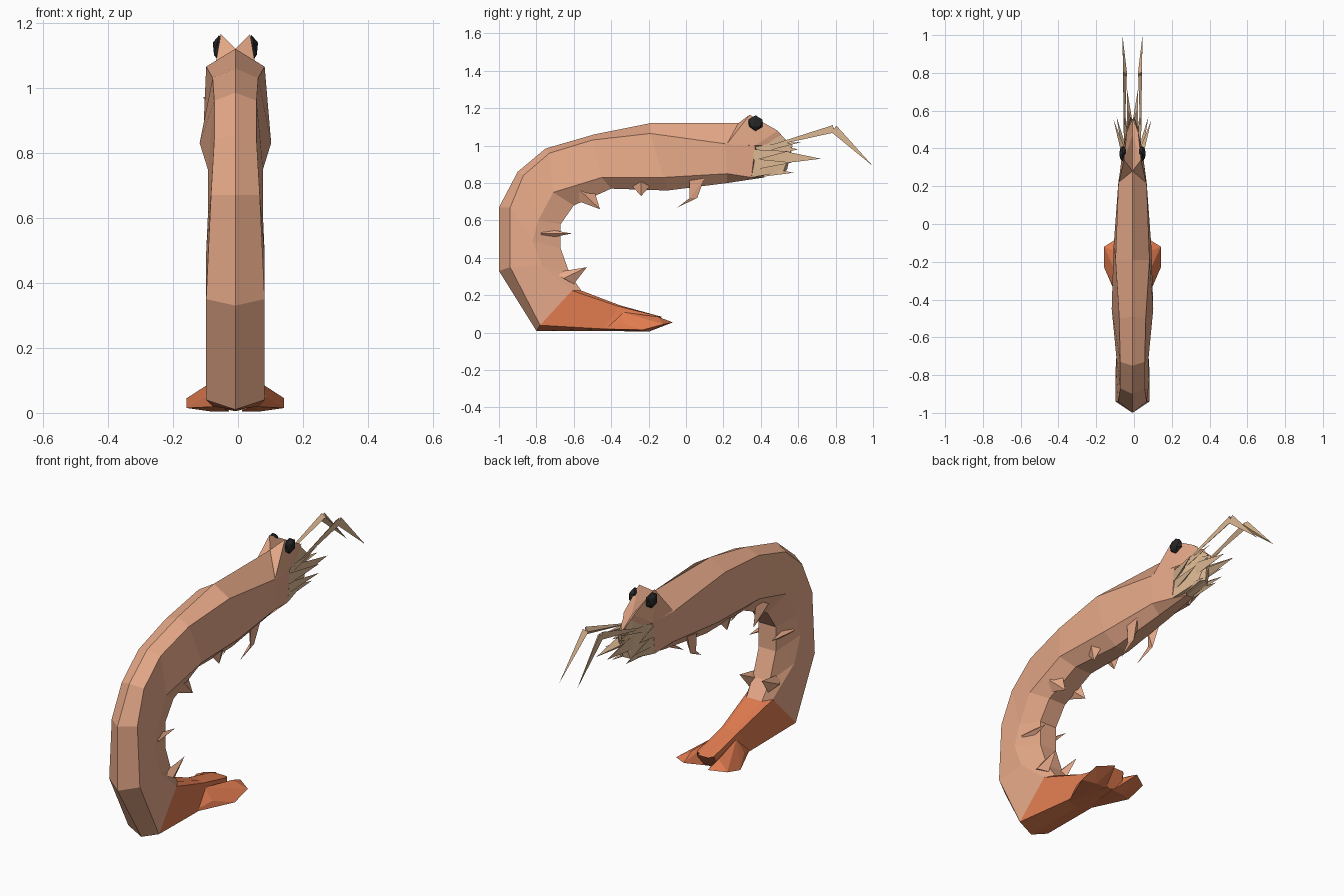
import bpy, bmesh
from mathutils import Vector

if "Cube" in bpy.data.objects:
    bpy.data.objects.remove(bpy.data.objects["Cube"])

CX = -0.008  # the body ridge sits slightly off the centre


def material(name, col):
    m = bpy.data.materials.new(name)
    m.diffuse_color = (*col, 1)
    m.use_nodes = True
    m.node_tree.nodes["Principled BSDF"].inputs["Base Color"].default_value = m.diffuse_color
    return m


SHELL = material("shell", (0.80, 0.40, 0.25))
TAN = material("tan", (0.72, 0.48, 0.29))
ORANGE = material("orange", (0.75, 0.20, 0.08))
BLACK = material("black", (0.02, 0.02, 0.02))


def finish(name, bm, mat):
    bmesh.ops.recalc_face_normals(bm, faces=bm.faces)
    me = bpy.data.meshes.new(name)
    bm.to_mesh(me)
    bm.free()
    me.materials.append(mat)
    ob = bpy.data.objects.new(name, me)
    ob.location.x = CX
    bpy.context.collection.objects.link(ob)
    return ob


def add_hull(bm, pts):
    vs = [bm.verts.new(p) for p in pts]
    res = bmesh.ops.convex_hull(bm, input=vs)
    junk = {g for g in res["geom_interior"] + res["geom_unused"] if isinstance(g, bmesh.types.BMVert)}
    bmesh.ops.delete(bm, geom=list(junk), context='VERTS')


def hulls(name, mat, *groups):
    """Convex pieces, each built on both sides."""
    bm = bmesh.new()
    for pts in groups:
        for s in (1, -1):
            add_hull(bm, [(s * x, y, z) for x, y, z in pts])
    return finish(name, bm, mat)


def spike(a, b, r):
    """Points of a three-sided spike from base centre a to tip b."""
    a, b = Vector(a), Vector(b)
    d = (b - a).normalized()
    u = d.cross(Vector((1, 0, 0))).normalized()
    w = d.cross(u)
    return [tuple(p) for p in (a + u * r, a - u * r, a + w * r, b)]


def loft(name, mat, sections):
    """Seven-sided rings: ridge, shoulders, lower sides, belly."""
    bm = bmesh.new()
    rings = []
    for (dy, dz), (sy, sz, sw), (ly, lz, lw), (vy, vz, vw) in sections:
        pts = [(0, dy, dz), (sw, sy, sz), (lw, ly, lz), (vw, vy, vz),
               (-vw, vy, vz), (-lw, ly, lz), (-sw, sy, sz)]
        rings.append([bm.verts.new(p) for p in pts])
    for a, b in zip(rings, rings[1:]):
        for i in range(7):
            j = (i + 1) % 7
            bm.faces.new((a[i], a[j], b[j], b[i]))
    bm.faces.new(rings[0])
    bm.faces.new(rings[-1])
    return finish(name, bm, mat)


# Curled body
tail_root = ((-0.80, 0.01), (-0.78, 0.04, .09), (-0.61, 0.225, .075), (-0.56, 0.225, .045))
loft("body", SHELL, [
    ((.37, 1.06), (.37, 1.00, .055), (.35, .83, .055), (.42, .83, .02)),
    ((.28, 1.12), (.21, 1.01, .075), (.22, .85, .075), (.22, .80, .03)),
    ((-.19, 1.12), (-.19, 1.065, .09), (-.12, .83, .10), (-.10, .76, .04)),
    ((-.49, 1.06), (-.50, 1.03, .07), (-.45, .83, .11), (-.40, .77, .05)),
    ((-.75, .985), (-.73, .96, .065), (-.71, .75, .085), (-.60, .68, .05)),
    ((-.90, .86), (-.87, .84, .065), (-.79, .60, .085), (-.67, .58, .05)),
    ((-1.0, .67), (-.94, .67, .075), (-.82, .49, .09), (-.67, .45, .05)),
    ((-1.0, .33), (-.94, .35, .09), (-.77, .36, .09), (-.62, .31, .05)),
    tail_root,
])

# Tail stem and spreading fan
loft("tail", ORANGE, [
    tail_root,
    ((-.45, .01), (-.44, .02, .07), (-.36, .14, .05), (-.35, .145, .03)),
    ((-.20, .005), (-.18, .02, .06), (-.15, .09, .05), (-.13, .085, .03)),
])
hulls("tail_fan", ORANGE, [
    (.05, -.46, .02), (.05, -.34, .11), (.02, -.2, .005), (.095, -.34, .05),
    (.15, -.23, .015), (.15, -.12, .045), (.08, -.15, .085), (.07, -.07, .055), (.08, -.2, .005)])

# Head mounds carrying the eyes
hulls("head", SHELL, [
    (0, .28, 1.12), (.072, .22, 1.01), (.045, .34, 1.165), (.03, .49, 1.08),
    (0, .47, 1.06), (.056, .37, 1.0), (0, .56, 1.0), (0, .38, .95)])
hulls("face", TAN, [
    (.055, .345, .99), (.055, .35, .83), (0, .35, .83), (0, .35, 1.0),
    (.03, .52, .86), (.01, .57, 1.0), (0, .54, .87), (.025, .49, 1.07)])

# Eyes
bm = bmesh.new()
for s in (1, -1):
    g = bmesh.ops.create_icosphere(bm, subdivisions=1, radius=1)
    for v in g["verts"]:
        v.co = Vector((s * (.05 + .022 * v.co.x), .372 + .045 * v.co.y, 1.12 + .042 * v.co.z))
finish("eyes", bm, BLACK)

# Bent feelers, each two spikes meeting at a knee
hulls("antennae", TAN,
      spike((.05, .79, 1.09), (.045, .38, .98), .02),
      spike((.05, .79, 1.09), (.053, 1.0, .89), .022))

# Mouth spikes
hulls("mouth_spikes", TAN, *[spike(a, b, r) for a, b, r in (
    ((.03, .48, .94), (.03, .72, .93), .04),
    ((.045, .38, .98), (.04, .62, 1.02), .022),
    ((.055, .36, .95), (.10, .55, .97), .03),
    ((.05, .36, .90), (.085, .57, .91), .03),
    ((.03, .42, .86), (.04, .575, .855), .025),
    ((.025, .48, .98), (.02, .60, .98), .03))])

# Bent walking legs and short swimming legs under the belly
hulls("walking_legs", SHELL,
      [(.07, .02, .83), (.07, .10, .83), (.03, .06, .80), (.06, .06, .72), (.065, .02, .72)],
      [(.06, .06, .72), (.065, .02, .72), (.05, .04, .73), (.05, -.045, .67)])


def fin(y0, z0, y1, z1, ty, tz):
    my, mz = (y0 + y1) / 2, (z0 + z1) / 2
    return [(.055, y0, z0), (.055, y1, z1), (.085, my, mz), (.025, my, mz), (.065, ty, tz)]


hulls("swimming_legs", SHELL,
      fin(-.32, .82, -.16, .82, -.24, .73),
      fin(-.62, .72, -.50, .79, -.46, .66),
      fin(-.78, .56, -.77, .50, -.61, .53),
      fin(-.71, .32, -.60, .26, -.53, .35))
